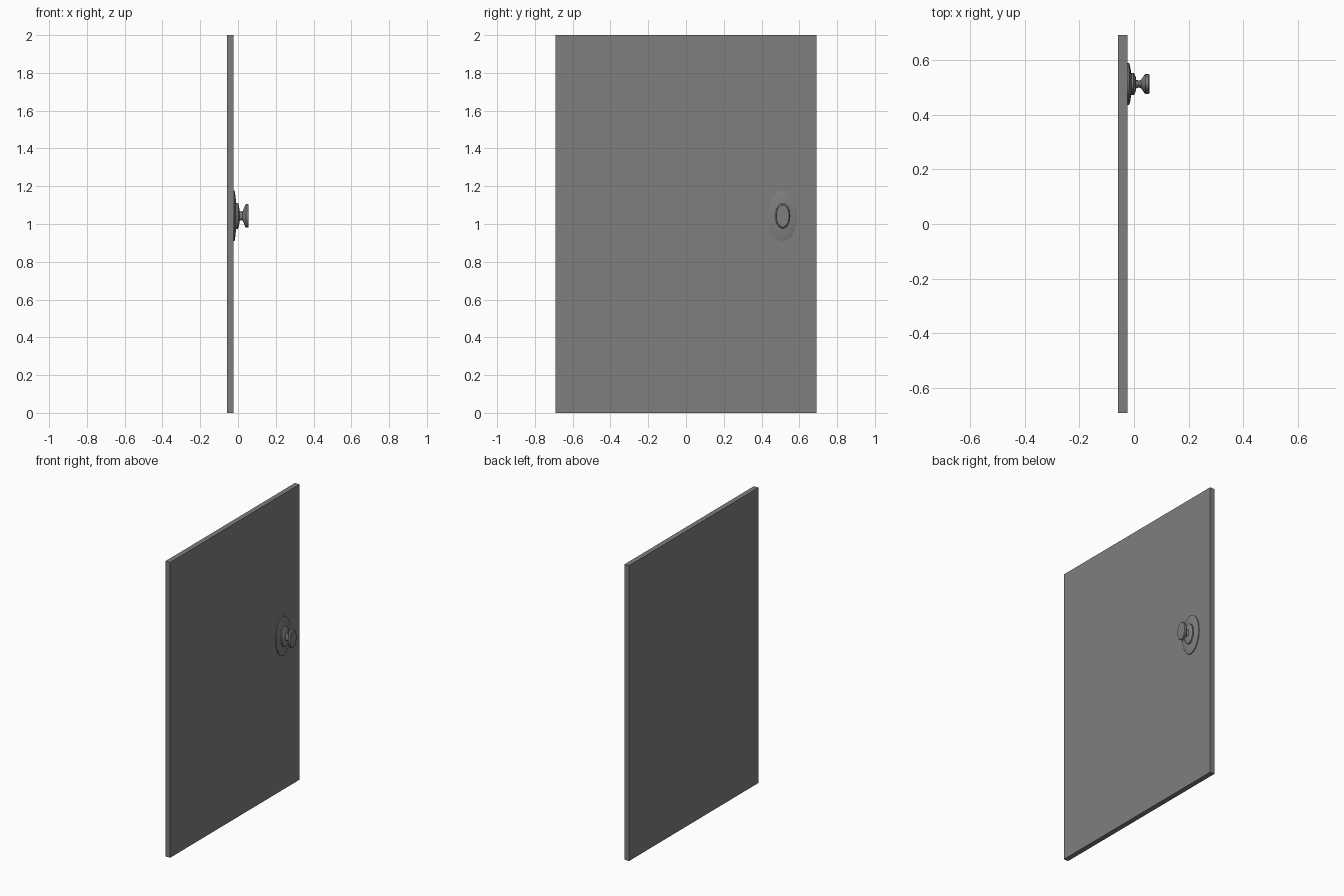
import bpy, bmesh, math

cube = bpy.data.objects.get("Cube")
if cube:
    bpy.data.objects.remove(cube, do_unlink=True)

grey = bpy.data.materials.new("door_grey")
grey.use_nodes = True
colour = (0.21, 0.21, 0.21, 1)
grey.diffuse_color = colour
grey.node_tree.nodes["Principled BSDF"].inputs["Base Color"].default_value = colour

KNOB_Y, KNOB_Z = 0.512, 1.043
STRETCH = 1.73  # oval height against width


def finish(name, bm, smooth=False):
    bmesh.ops.recalc_face_normals(bm, faces=bm.faces)
    mesh = bpy.data.meshes.new(name)
    bm.to_mesh(mesh)
    bm.free()
    mesh.materials.append(grey)
    obj = bpy.data.objects.new(name, mesh)
    bpy.context.collection.objects.link(obj)
    if smooth:
        bpy.ops.object.select_all(action="DESELECT")
        obj.select_set(True)
        bpy.context.view_layer.objects.active = obj
        bpy.ops.object.shade_smooth_by_angle(angle=math.radians(30))
    return obj


def oval_turning(name, profile, sides=48):
    """Sweep (x, radius) points round the x axis, stretched into an oval."""
    bm = bmesh.new()
    rings = []
    for x, r in profile:
        angles = [math.tau * i / sides for i in range(sides)]
        rings.append([bm.verts.new((x, r * math.cos(a), r * STRETCH * math.sin(a)))
                      for a in angles])
    for a, b in zip(rings, rings[1:]):
        for i in range(sides):
            j = (i + 1) % sides
            bm.faces.new((a[i], a[j], b[j], b[i]))
    bm.faces.new(rings[0])
    bm.faces.new(rings[-1])
    obj = finish(name, bm, True)
    obj.location = (0, KNOB_Y, KNOB_Z)
    return obj


# Plain door slab
bm = bmesh.new()
bmesh.ops.create_cube(bm, size=1)
bmesh.ops.scale(bm, vec=(0.034, 1.384, 2), verts=bm.verts)
panel = finish("door_panel", bm)
panel.location = (-0.041, 0, 1)

# Backplate with a gently domed rim
oval_turning("knob_backplate", [
    (-0.026, 0.077), (-0.018, 0.077), (-0.016, 0.072),
    (-0.013, 0.058), (-0.010, 0.040)])

# Raised collar
oval_turning("knob_collar", [
    (-0.014, 0.040), (-0.001, 0.040), (0.002, 0.037), (0.008, 0.021)])

# Waisted neck flaring into the flat-faced knob
oval_turning("door_knob", [
    (0.004, 0.019), (0.009, 0.015), (0.018, 0.013), (0.025, 0.015),
    (0.031, 0.023), (0.038, 0.033), (0.042, 0.036),
    (0.053, 0.036), (0.056, 0.034)])
